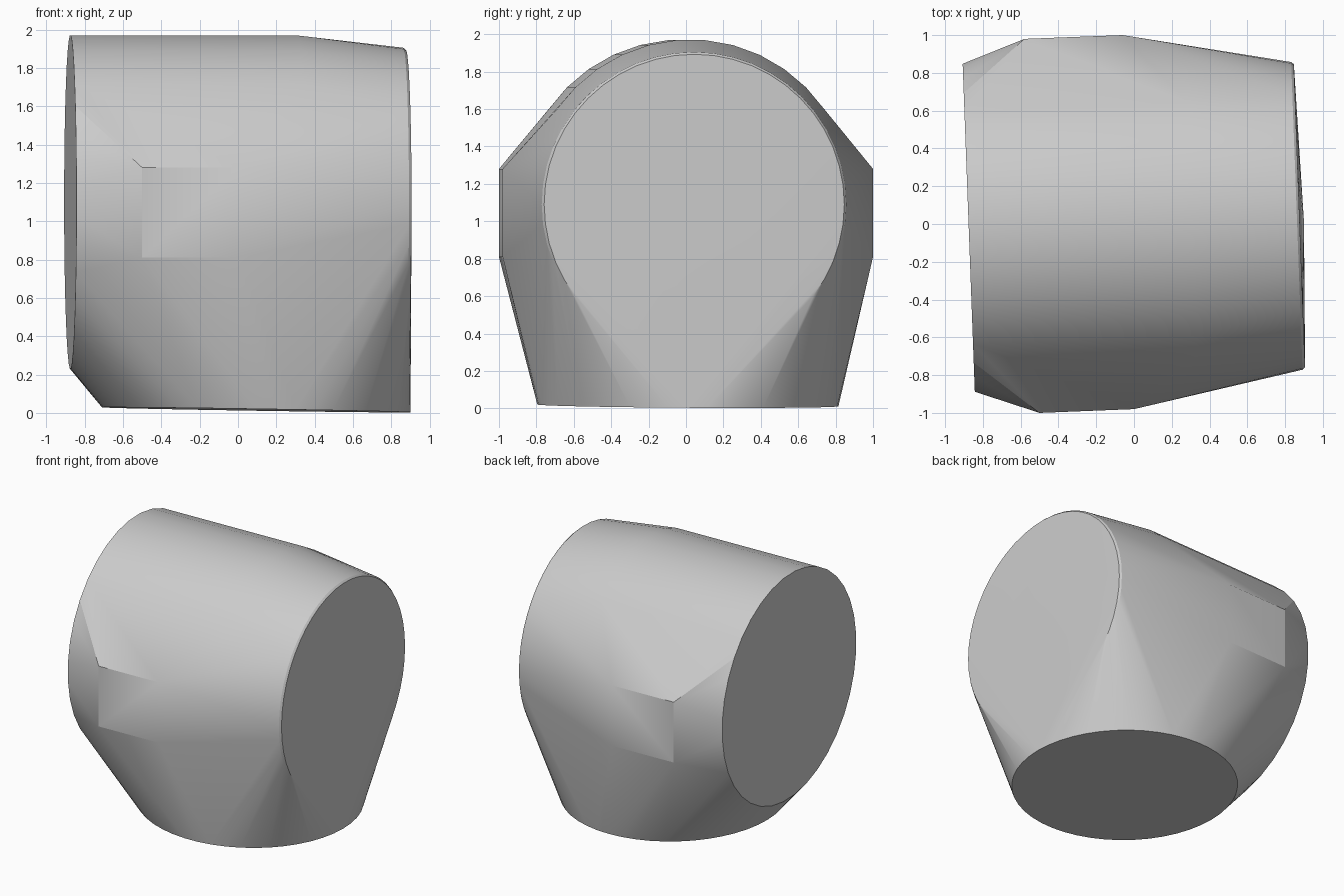
import bpy, bmesh
from math import sin, cos, pi, radians
from mathutils import Vector

cube = bpy.data.objects.get("Cube")
if cube:
    bpy.data.objects.remove(cube, do_unlink=True)

# Plain grey material
grey = bpy.data.materials.new("plain_grey")
grey.use_nodes = True
colour = (0.6, 0.6, 0.6, 1)
grey.diffuse_color = colour
grey.node_tree.nodes["Principled BSDF"].inputs["Base Color"].default_value = colour

bm = bmesh.new()


def ring(centre, normal, radius, sides):
    """Add a ring of points square to the normal."""
    n = Vector(normal).normalized()
    u = n.orthogonal().normalized()
    v = n.cross(u)
    for i in range(sides):
        a = 2 * pi * i / sides
        bm.verts.new(Vector(centre) + radius * (cos(a) * u + sin(a) * v))


# Barrel: wide left end, shoulder, and a narrower right end with a fine bevel
axis = (1, 0.037, 0)
ring((-0.875, -0.02, 1.1), axis, 0.872, 36)
ring((0.31, 0.025, 1.1), axis, 0.872, 36)
ring((0.862, 0.043, 1.09), axis, 0.815, 48)
ring((0.876, 0.044, 1.09), axis, 0.803, 48)

# Round foot, tipped very slightly
ring((0.095, 0.01, 0.016), (0.016, 0.006, 1), 0.805, 48)

# Flat boss on the front and on the back
for z in (0.81, 1.28):
    for x, y in ((-0.5, -1), (0, -0.98), (-0.58, 0.98), (-0.06, 1)):
        bm.verts.new((x, y, z))

# Stretch one skin over all the sections
hull = bmesh.ops.convex_hull(bm, input=bm.verts)
loose = {v for v in hull["geom_interior"] + hull["geom_unused"]
         if isinstance(v, bmesh.types.BMVert) and not v.link_faces}
bmesh.ops.delete(bm, geom=list(loose), context="VERTS")
bmesh.ops.dissolve_limit(bm, angle_limit=radians(0.3), verts=bm.verts, edges=bm.edges)
bmesh.ops.recalc_face_normals(bm, faces=bm.faces)

mesh = bpy.data.meshes.new("housing_shell")
bm.to_mesh(mesh)
bm.free()
mesh.materials.append(grey)
shell = bpy.data.objects.new("housing_shell", mesh)
bpy.context.collection.objects.link(shell)
bpy.context.view_layer.objects.active = shell
shell.select_set(True)
bpy.ops.object.shade_smooth_by_angle(angle=radians(12))
